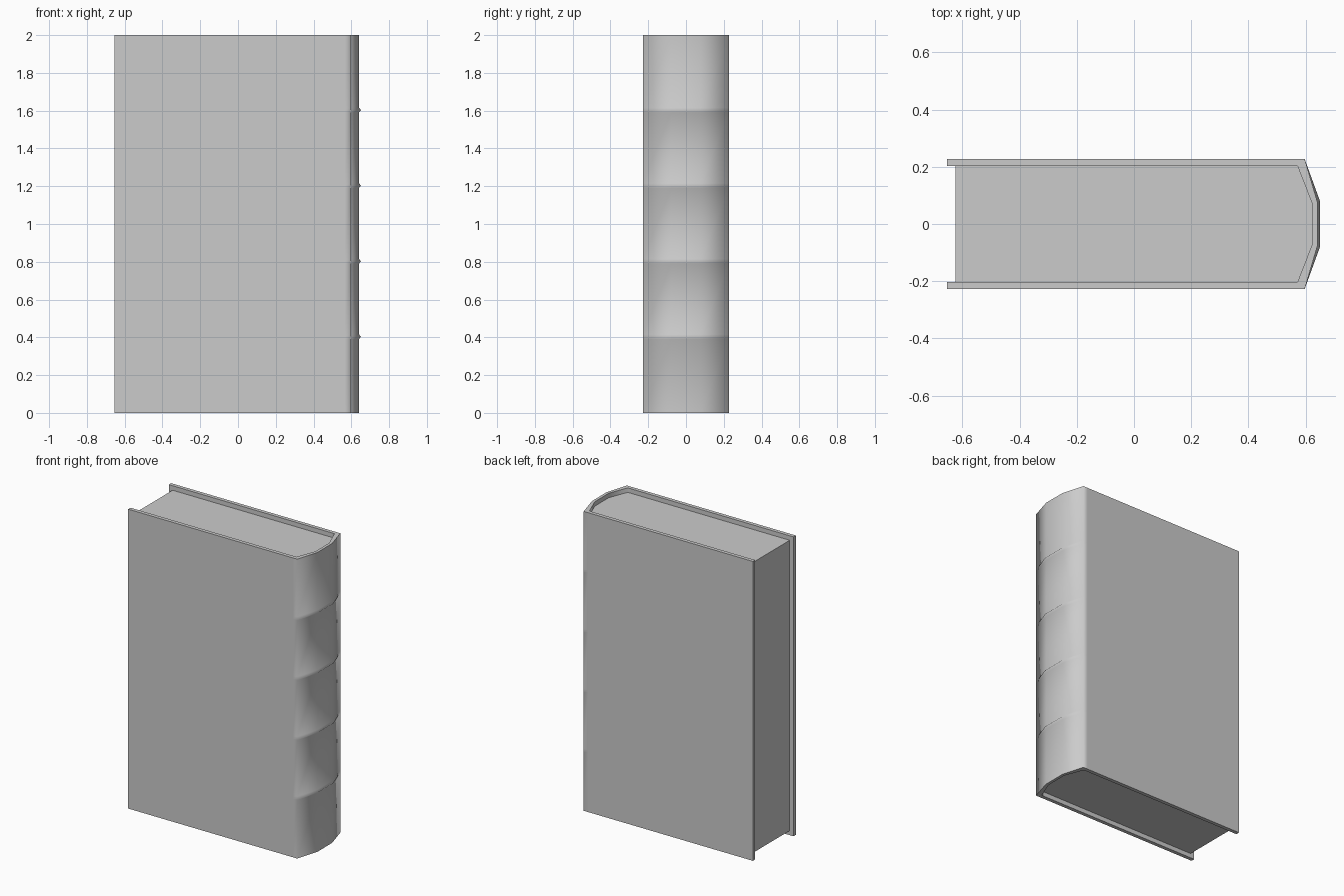
import bpy, math

if "Cube" in bpy.data.objects:
    bpy.data.objects.remove(bpy.data.objects["Cube"])


def make_mesh(name, verts, faces, angle):
    mesh = bpy.data.meshes.new(name)
    mesh.from_pydata(verts, [], faces)
    mesh.update()
    obj = bpy.data.objects.new(name, mesh)
    bpy.context.collection.objects.link(obj)
    bpy.ops.object.select_all(action='DESELECT')
    obj.select_set(True)
    bpy.context.view_layer.objects.active = obj
    bpy.ops.object.mode_set(mode='EDIT')
    bpy.ops.mesh.select_all(action='SELECT')
    bpy.ops.mesh.normals_make_consistent(inside=False)
    bpy.ops.object.mode_set(mode='OBJECT')
    bpy.ops.object.shade_smooth_by_angle(angle=math.radians(angle))
    return obj


def mirrored(half):
    """Complete a half profile (negative y) across y = 0."""
    return half + [(x, -y) for x, y in reversed(half)]


# half profiles of the case, from fore edge to spine
outer = mirrored([(-0.653, -0.227), (0.565, -0.227), (0.597, -0.227), (0.641, -0.078)])
inner = mirrored([(-0.653, -0.202), (0.55, -0.202), (0.572, -0.202), (0.622, -0.074)])
n = len(outer)

# cover: wrap-around case with raised bands on the spine
levels = [(0.0, 0.0)]
for i in range(1, 5):
    z = 0.4 * i + 0.003
    levels += [(z - 0.012, 0.0), (z, 0.01), (z + 0.012, 0.0)]
levels.append((2.0, 0.0))

verts, faces = [], []
for z, bump in levels:
    verts += [(x + (bump if x > 0.62 else 0), y, z) for x, y in outer]
    verts += [(x, y, z) for x, y in reversed(inner)]
m = 2 * n
for k in range(len(levels) - 1):
    for i in range(m):
        j = (i + 1) % m
        faces.append((k * m + i, k * m + j, (k + 1) * m + j, (k + 1) * m + i))
for base in (0, (len(levels) - 1) * m):
    for i in range(n - 1):
        faces.append((base + i, base + i + 1, base + m - 2 - i, base + m - 1 - i))
make_mesh("cover", verts, faces, 80)

# page block: recessed at head, tail and fore edge
pages = [(max(x, -0.625), y) for x, y in inner]
verts = [(x, y, z) for z in (0.03, 1.97) for x, y in pages]
faces = [(i, (i + 1) % n, n + (i + 1) % n, n + i) for i in range(n)]
for base in (0, n):
    faces += [(base + i, base + i + 1, base + n - 2 - i, base + n - 1 - i)
              for i in range(n // 2 - 1)]
make_mesh("page_block", verts, faces, 80)
